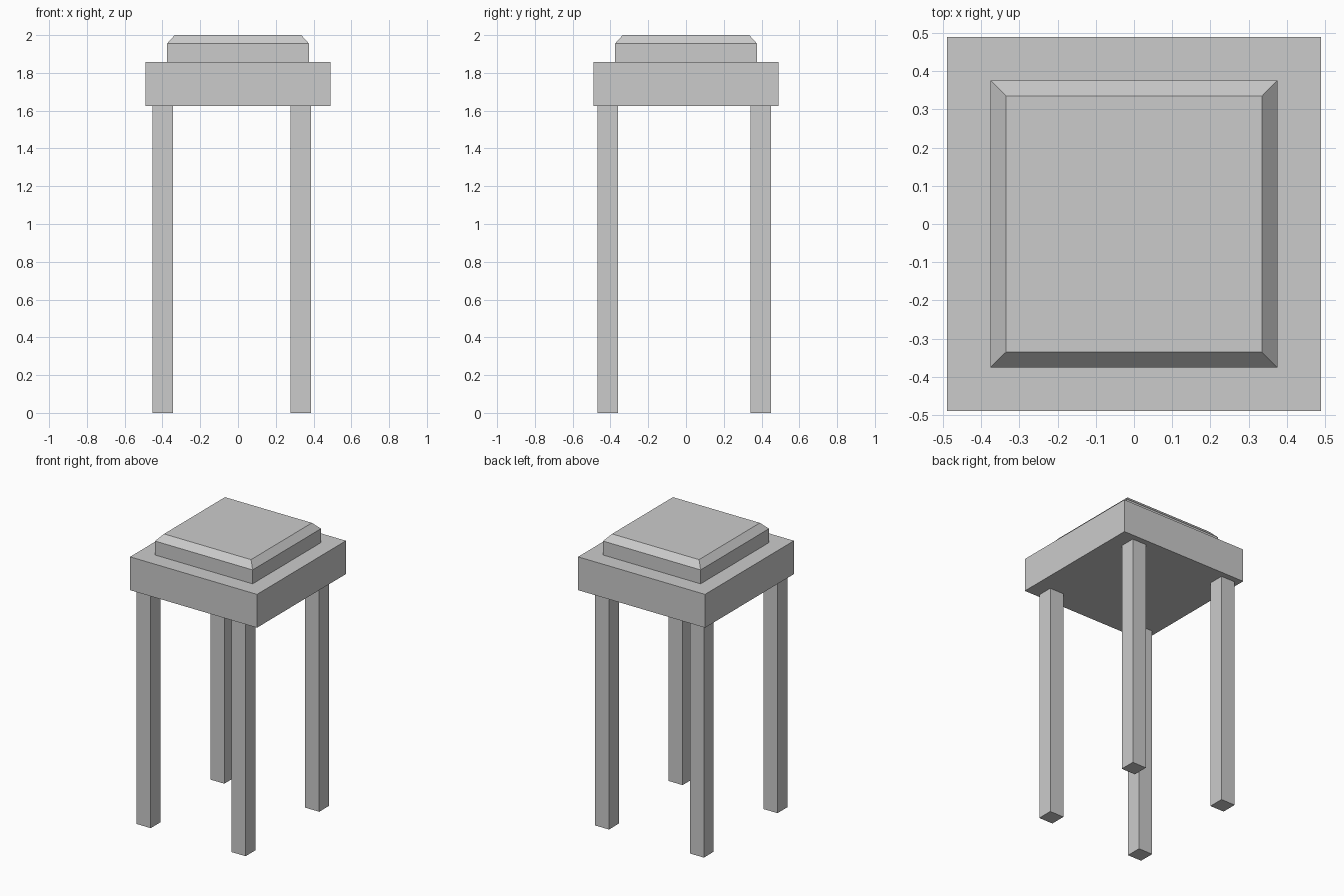
import bpy
import bmesh

if "Cube" in bpy.data.objects:
    bpy.data.objects.remove(bpy.data.objects["Cube"])


def add_object(name, bm):
    bmesh.ops.recalc_face_normals(bm, faces=bm.faces)
    mesh = bpy.data.meshes.new(name)
    bm.to_mesh(mesh)
    bm.free()
    obj = bpy.data.objects.new(name, mesh)
    bpy.context.collection.objects.link(obj)
    return obj


def box_bmesh(center, half, z0, z1):
    bm = bmesh.new()
    bmesh.ops.create_cube(bm, size=2)
    for v in bm.verts:
        v.co.x = center[0] + v.co.x * half
        v.co.y = center[1] + v.co.y * half
        v.co.z = z1 if v.co.z > 0 else z0
    return bm


# Four square legs, slightly offset under the seat
LEG_TOP = 1.626
for side, x in (("left", -0.398), ("right", 0.333)):
    for end, y in (("front", -0.415), ("back", 0.395)):
        add_object(f"{end}_{side}_leg", box_bmesh((x, y), 0.054, 0, LEG_TOP))

# Thick seat slab
SEAT_TOP = 1.858
add_object("seat", box_bmesh((0, 0), 0.489, LEG_TOP, SEAT_TOP))

# Cushion: straight sides, then a chamfer up to the flat top
CUSHION_EDGE = 1.955
bm = box_bmesh((0, 0), 0.376, SEAT_TOP, CUSHION_EDGE)
top = max(bm.faces, key=lambda f: f.calc_center_median().z)
bmesh.ops.inset_region(bm, faces=[top], thickness=0.041, use_even_offset=True)
for v in top.verts:
    v.co.z = 2.0
add_object("cushion", bm)
